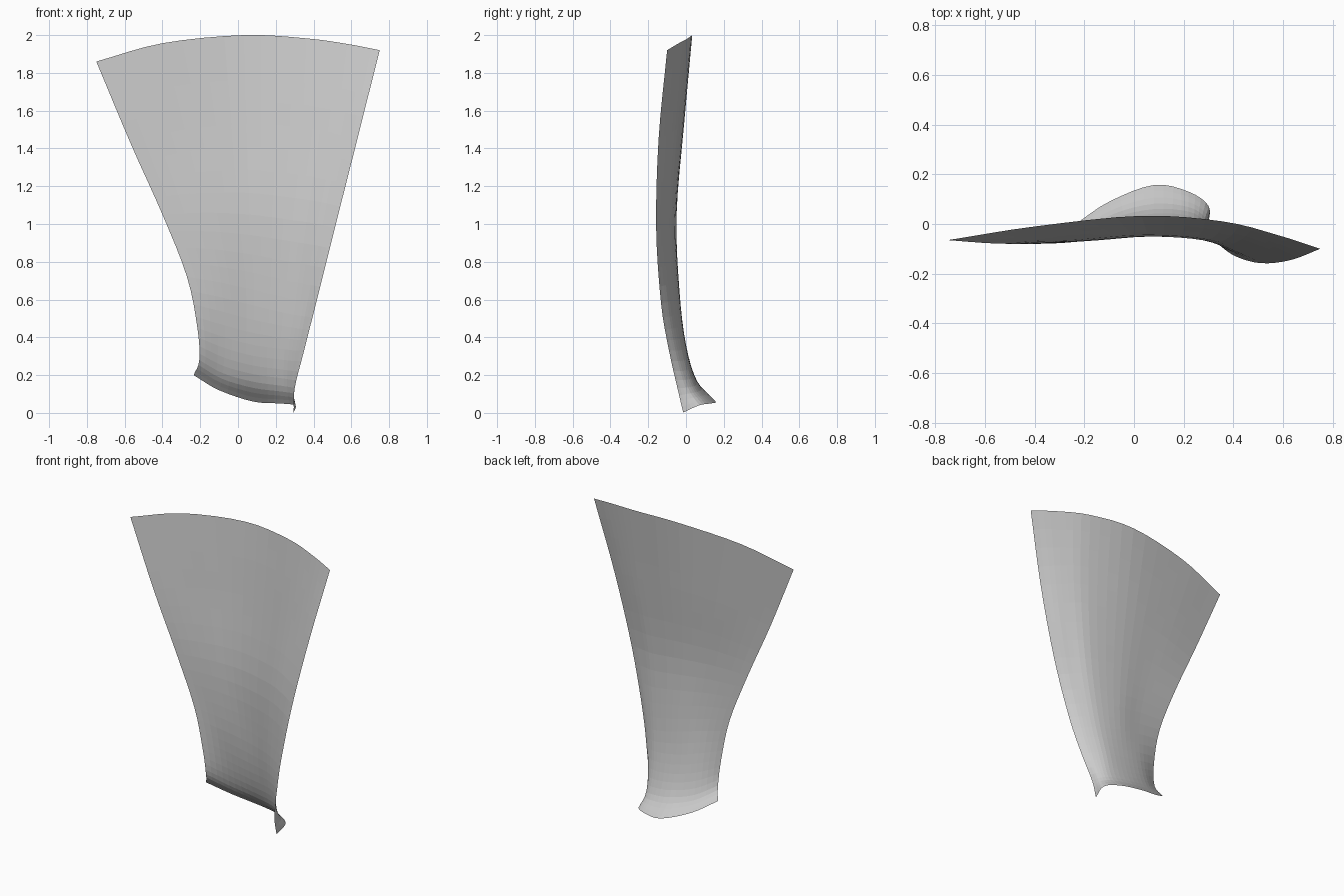
import bpy
from mathutils import Vector

# Cross-sections of the sheet, top to bottom; each runs left to right as (x, y, z)
SECTIONS = [
    [(-.75, -.065, 1.86), (-.4, -.01, 1.957), (.03, .033, 2.0), (.36, .01, 1.983), (.58, -.045, 1.953), (.75, -.1, 1.92)],
    [(-.57, -.078, 1.43), (-.28, -.037, 1.5), (.045, -.01, 1.53), (.34, -.035, 1.51), (.51, -.088, 1.48), (.632, -.145, 1.45)],
    [(-.4, -.08, 1.05), (-.17, -.065, 1.06), (.06, -.05, 1.05), (.29, -.067, 1.02), (.42, -.115, 1.0), (.513, -.158, .98)],
    [(-.27, -.075, .72), (-.09, -.055, .69), (.085, -.035, .65), (.25, -.045, .61), (.35, -.085, .59), (.413, -.132, .58)],
    [(-.215, -.065, .45), (-.07, -.02, .4), (.08, .0, .36), (.22, -.005, .34), (.305, -.045, .33), (.35, -.09, .33)],
    [(-.205, -.045, .28), (-.08, .025, .21), (.08, .06, .165), (.22, .05, .145), (.285, .01, .135), (.3, -.045, .13)],
    [(-.235, .0, .2), (-.1, .09, .12), (.08, .157, .06), (.22, .13, .05), (.302, .07, .04), (.295, -.015, .002)],
]


def spline(points, steps):
    """Smooth curve through the points, with natural-looking ends."""
    p = [Vector(q) for q in points]
    p = [2 * p[0] - p[1]] + p + [2 * p[-1] - p[-2]]
    out = []
    for i in range(1, len(p) - 2):
        a, b, c, d = p[i - 1:i + 3]
        for k in range(steps):
            t = k / steps
            out.append(.5 * (2 * b + (c - a) * t + (2 * a - 5 * b + 4 * c - d) * t * t
                             + (3 * b - a - 3 * c + d) * t ** 3))
    return out + [p[-2]]


# Loft: smooth across each section, then along the length
rows = [spline(s, 4) for s in SECTIONS]
columns = [spline(c, 4) for c in zip(*rows)]
n = len(columns[0])
verts = [v for col in columns for v in col]
faces = [(i * n + j, i * n + j + 1, (i + 1) * n + j + 1, (i + 1) * n + j)
         for i in range(len(columns) - 1) for j in range(n - 1)]

# Flared, curved blade sheet
mesh = bpy.data.meshes.new("curved_blade")
mesh.from_pydata(verts, [], faces)
mesh.update()
blade = bpy.data.objects.new("curved_blade", mesh)
bpy.context.collection.objects.link(blade)
